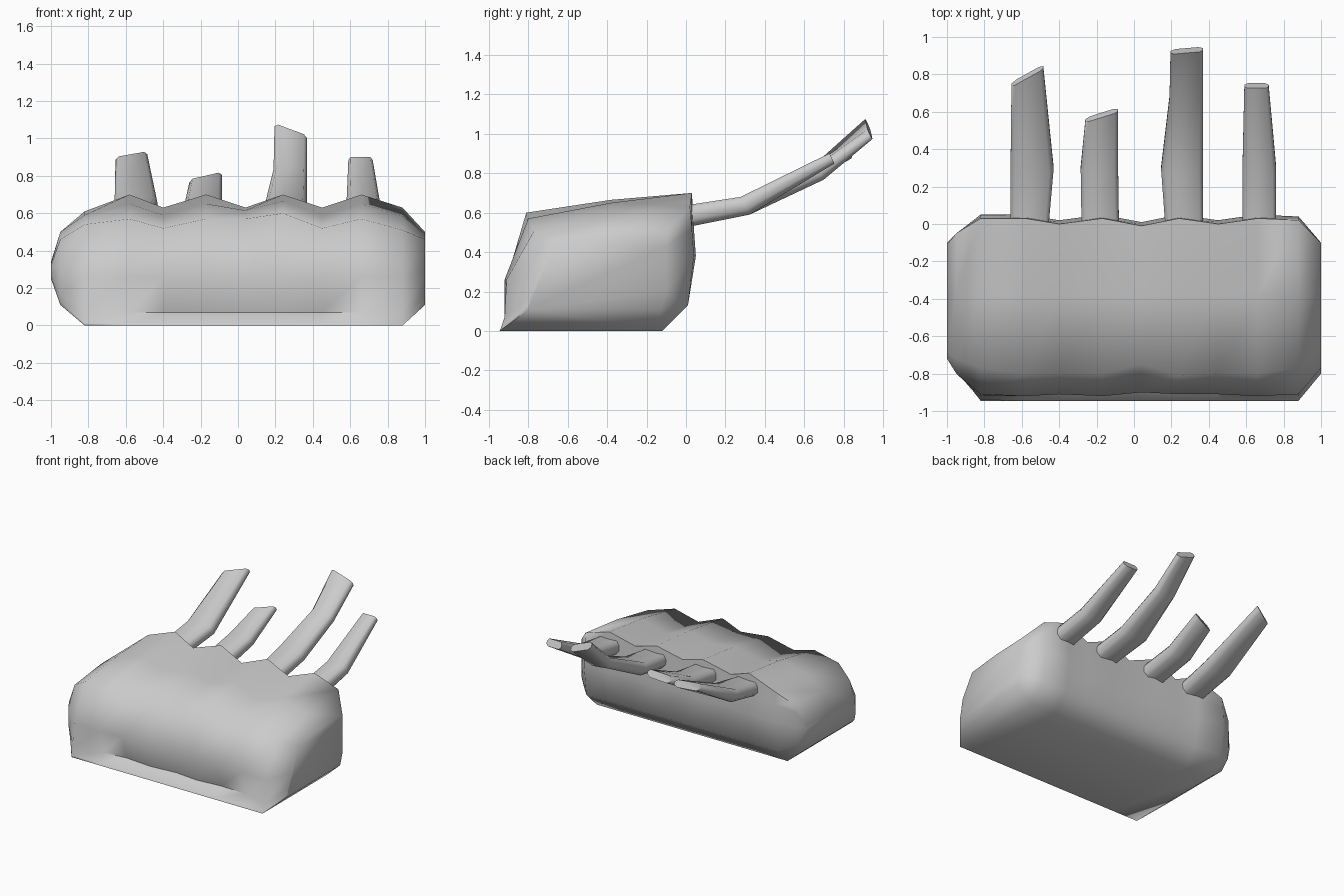
import bpy
import bmesh

if "Cube" in bpy.data.objects:
    bpy.data.objects.remove(bpy.data.objects["Cube"])


def loft(name, sections, angle):
    """Skin equal-length closed sections into one capped solid."""
    bm = bmesh.new()
    rings = [[bm.verts.new(p) for p in s] for s in sections]
    n = len(rings[0])
    for a, b in zip(rings, rings[1:]):
        for i in range(n):
            j = (i + 1) % n
            bm.faces.new((a[i], a[j], b[j], b[i]))
    bm.faces.new(rings[0])
    bm.faces.new(rings[-1][::-1])
    bmesh.ops.recalc_face_normals(bm, faces=bm.faces)
    mesh = bpy.data.meshes.new(name)
    bm.to_mesh(mesh)
    bm.free()
    obj = bpy.data.objects.new(name, mesh)
    bpy.context.collection.objects.link(obj)
    bpy.ops.object.select_all(action='DESELECT')
    obj.select_set(True)
    bpy.context.view_layer.objects.active = obj
    bpy.ops.object.shade_smooth_by_angle(angle=angle)
    return obj


def body_section(x, top, back, ridge_y, ridge_z, front, crevice):
    """Side profile, from the bottom front up over the top to the bottom back."""
    yz = [(-0.945, 0), (-0.94, 0.012), (crevice, 0.07), (front, 0.26),
          (ridge_y, ridge_z), (-0.38, (top + ridge_z) / 2 + 0.015),
          (back, top), (back + 0.01, 0.52), (back + 0.02, 0.38), (0.01, 0.13), (-0.12, 0)]
    return [(x, y, z) for y, z in yz]


def end_section(x, yz):
    return [(x, y, z) for y, z in yz]


# Palm body: scalloped back rim, undercut front, chamfered ends
left_tip = end_section(-1.0, [(-.68, .25), (-.70, .26), (-.72, .28), (-.72, .31), (-.68, .33), (-.38, .34),
                              (-.11, .33), (-.10, .32), (-.10, .30), (-.11, .28), (-.14, .25)])
left_end = end_section(-.95, [(-.78, .11), (-.79, .13), (-.80, .17), (-.80, .30), (-.72, .46), (-.38, .50),
                              (-.05, .50), (-.05, .45), (-.05, .33), (-.06, .18), (-.13, .11)])
right_end = end_section(1.0, [(-.80, .11), (-.80, .13), (-.79, .17), (-.77, .28), (-.66, .46), (-.38, .49),
                              (-.10, .50), (-.10, .43), (-.10, .35), (-.10, .20), (-.13, .11)])
rows = [
    (-.82, .61, .03, -.77, .54, -.91, -.92),
    (-.58, .70, .03, -.80, .57, -.92, -.87),
    (-.40, .63, .00, -.80, .52, -.91, -.85),
    (-.17, .70, .03, -.80, .57, -.92, -.87),
    (.04, .63, -.01, -.75, .57, -.90, -.85),
    (.24, .70, .03, -.81, .60, -.91, -.87),
    (.45, .63, .00, -.80, .52, -.91, -.85),
    (.66, .70, .03, -.80, .57, -.92, -.86),
    (.88, .63, .02, -.77, .51, -.91, -.92),
]
loft("palm_body", [left_tip, left_end] + [body_section(*r) for r in rows] + [right_end], 1.15)


# Upswept straps: stations are (left point, right point, half thickness)
def strap(name, stations):
    sections = []
    for (lx, ly, lz), (rx, ry, rz), t in stations:
        ring = []
        for f, s in ((0, 0.4), (.10, 1), (.90, 1), (1, 0.4), (1, -0.4), (.85, -1), (.15, -1), (0, -0.4)):
            ring.append((lx + f * (rx - lx), ly + f * (ry - ly) - s * 0.5 * t, lz + f * (rz - lz) + s * t))
        sections.append(ring)
    loft(name, sections, 1.15)


# (name, base x pair, mid x pair, tip left, tip right)
straps = [
    ("strap_outer_left", (-.66, -.46), (-.66, -.43), (-.655, .745, .875), (-.485, .84, .905)),
    ("strap_inner_left", (-.28, -.08), (-.285, -.085), (-.26, .555, .755), (-.085, .61, .795)),
    ("strap_inner_right", (.17, .37), (.145, .37), (.195, .92, 1.055), (.37, .935, .99)),
    ("strap_outer_right", (.58, .76), (.58, .76), (.59, .74, .875), (.72, .74, .875)),
]
for name, base, mid, tip_l, tip_r in straps:
    stations = [[(x, -0.04, .575) for x in base] + [.052], [(x, .30, .635) for x in mid] + [.045]]
    if tip_l[1] > .9:
        stations.append([(.19, .68, .82), (.37, .68, .80), .036])
    stations.append([tip_l, tip_r, .026])
    strap(name, stations)
